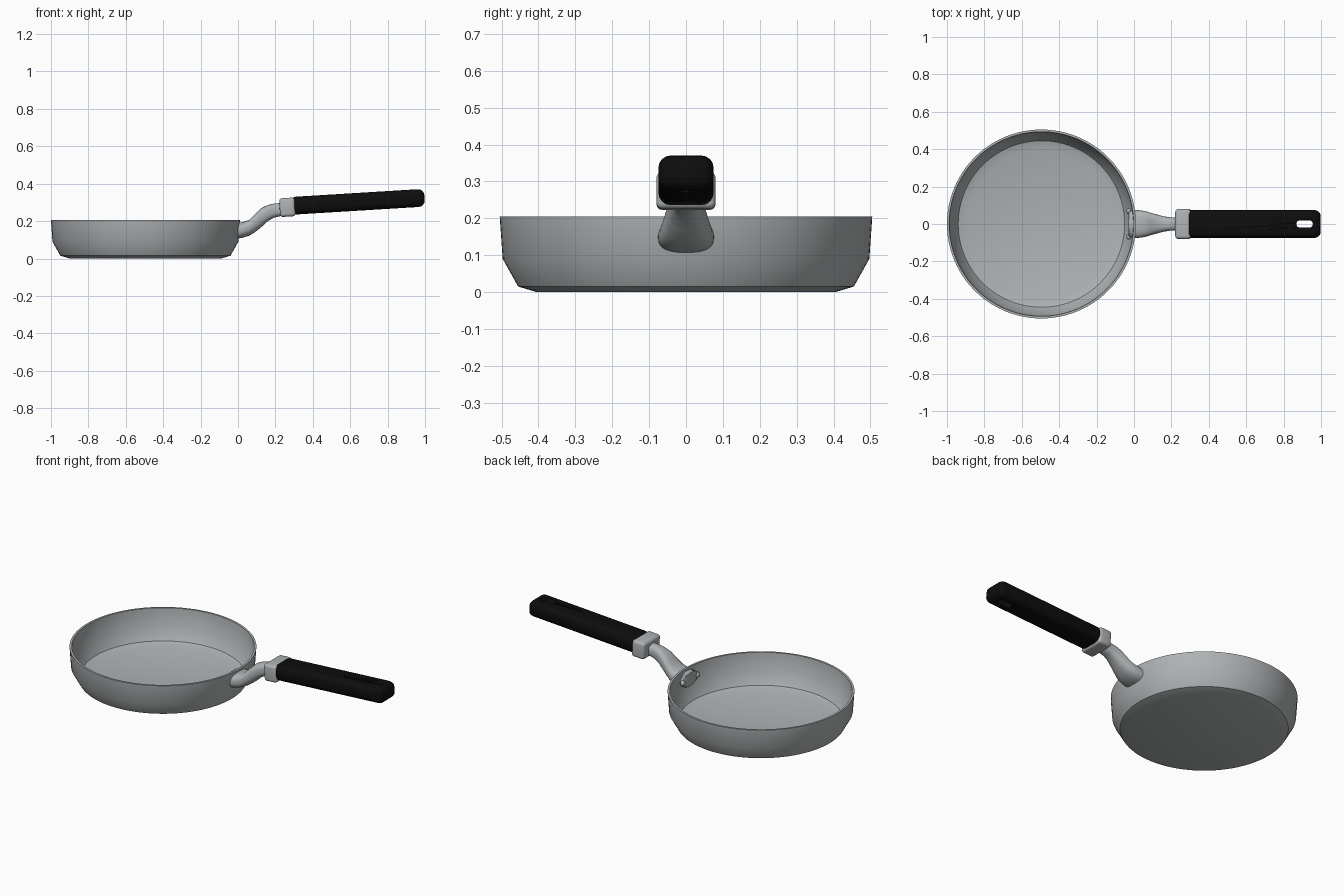
import bpy, bmesh, math
from mathutils import Matrix, Vector

cube = bpy.data.objects.get("Cube")
if cube:
    bpy.data.objects.remove(cube, do_unlink=True)

PAN_X = -0.495
TILT = -math.radians(3.5)


def material(name, rgb, rough):
    m = bpy.data.materials.new(name)
    m.use_nodes = True
    m.diffuse_color = (*rgb, 1)
    shader = m.node_tree.nodes["Principled BSDF"]
    shader.inputs["Base Color"].default_value = (*rgb, 1)
    shader.inputs["Roughness"].default_value = rough
    return m


metal = material("brushed steel", (0.43, 0.45, 0.46), 0.5)
black = material("black grip", (0.004, 0.004, 0.004), 0.6)


def make(name, bm, mat, angle=40):
    bmesh.ops.recalc_face_normals(bm, faces=bm.faces)
    mesh = bpy.data.meshes.new(name)
    bm.to_mesh(mesh)
    bm.free()
    ob = bpy.data.objects.new(name, mesh)
    bpy.context.collection.objects.link(ob)
    mesh.materials.append(mat)
    bpy.ops.object.select_all(action="DESELECT")
    ob.select_set(True)
    bpy.context.view_layer.objects.active = ob
    bpy.ops.object.shade_smooth_by_angle(angle=math.radians(angle))
    return ob


def loft(bm, rings):
    """Skin closed rings of points and cap both ends."""
    loops = [[bm.verts.new(p) for p in r] for r in rings]
    n = len(loops[0])
    for a, b in zip(loops, loops[1:]):
        for i in range(n):
            j = (i + 1) % n
            bm.faces.new((a[i], a[j], b[j], b[i]))
    bm.faces.new(loops[0])
    bm.faces.new(loops[-1])


def circle(n, fn):
    return [fn(math.cos(2 * math.pi * i / n), math.sin(2 * math.pi * i / n)) for i in range(n)]


def rounded_box(bm, size, centre, radius):
    place = Matrix.Translation(centre) @ Matrix.Rotation(TILT, 4, "Y") @ Matrix.Diagonal((*size, 1))
    bmesh.ops.create_cube(bm, size=1, matrix=place)
    bmesh.ops.bevel(bm, geom=bm.edges[:], offset=radius, segments=4, profile=0.5, affect="EDGES")


# Pan: revolved outer and inner wall
profile = [(0.405, 0), (0.455, 0.015), (0.497, 0.09), (0.505, 0.205), (0.493, 0.205),
           (0.484, 0.095), (0.445, 0.03), (0.40, 0.016)]
bm = bmesh.new()
loft(bm, [circle(96, lambda c, s: (PAN_X + r * c, r * s, z)) for r, z in profile])
make("pan_body", bm, metal)

# Stem: rounded sections (x, bottom, top, half width)
sections = [(-0.012, 0.105, 0.19, 0.076), (0.02, 0.11, 0.193, 0.075), (0.06, 0.122, 0.207, 0.069),
            (0.09, 0.14, 0.236, 0.06), (0.125, 0.168, 0.27, 0.05), (0.16, 0.2, 0.286, 0.041),
            (0.19, 0.217, 0.293, 0.036), (0.24, 0.23, 0.298, 0.035)]


def soft(v):
    return math.copysign(abs(v) ** 0.75, v)


bm = bmesh.new()
loft(bm, [circle(32, lambda c, s: (x, w * soft(c), (lo + hi) / 2 + (hi - lo) / 2 * soft(s)))
          for x, lo, hi, w in sections])
make("stem", bm, metal, 50)

# Oval mounting plate on the inner wall
bm = bmesh.new()
loft(bm, [circle(32, lambda c, s: (x, 0.072 * k * c, 0.15 + 0.042 * k * s))
          for x, k in ((-0.005, 1), (-0.026, 1), (-0.03, 0.92))])
make("mounting_plate", bm, metal)

# Rivets at both ends of the plate
for side, y in (("left", 0.068), ("right", -0.068)):
    bm = bmesh.new()
    bmesh.ops.create_uvsphere(bm, u_segments=16, v_segments=10, radius=1,
                              matrix=Matrix.Translation((-0.027, y, 0.15)) @ Matrix.Diagonal((0.013, 0.016, 0.016, 1)))
    make("rivet_" + side, bm, metal)

# Collar between stem and grip
bm = bmesh.new()
rounded_box(bm, (0.083, 0.16, 0.1), Vector((0.264, 0, 0.274)), 0.016)
make("collar", bm, metal)

# Grip with a hanging slot
bm = bmesh.new()
rounded_box(bm, (0.72, 0.15, 0.095), Vector((0.638, 0, 0.303)), 0.034)
grip = make("grip", bm, black)

bm = bmesh.new()
loft(bm, [circle(32, lambda c, s: (0.912 + math.copysign(0.024, c) + 0.02 * c, 0.02 * s, z)) for z in (0.1, 0.6)])
cutter = make("slot_cutter", bm, black)
cutter.hide_render = True
cutter.hide_viewport = True
cut = grip.modifiers.new("hanging_slot", "BOOLEAN")
cut.operation = "DIFFERENCE"
cut.object = cutter
cut.solver = "EXACT"
